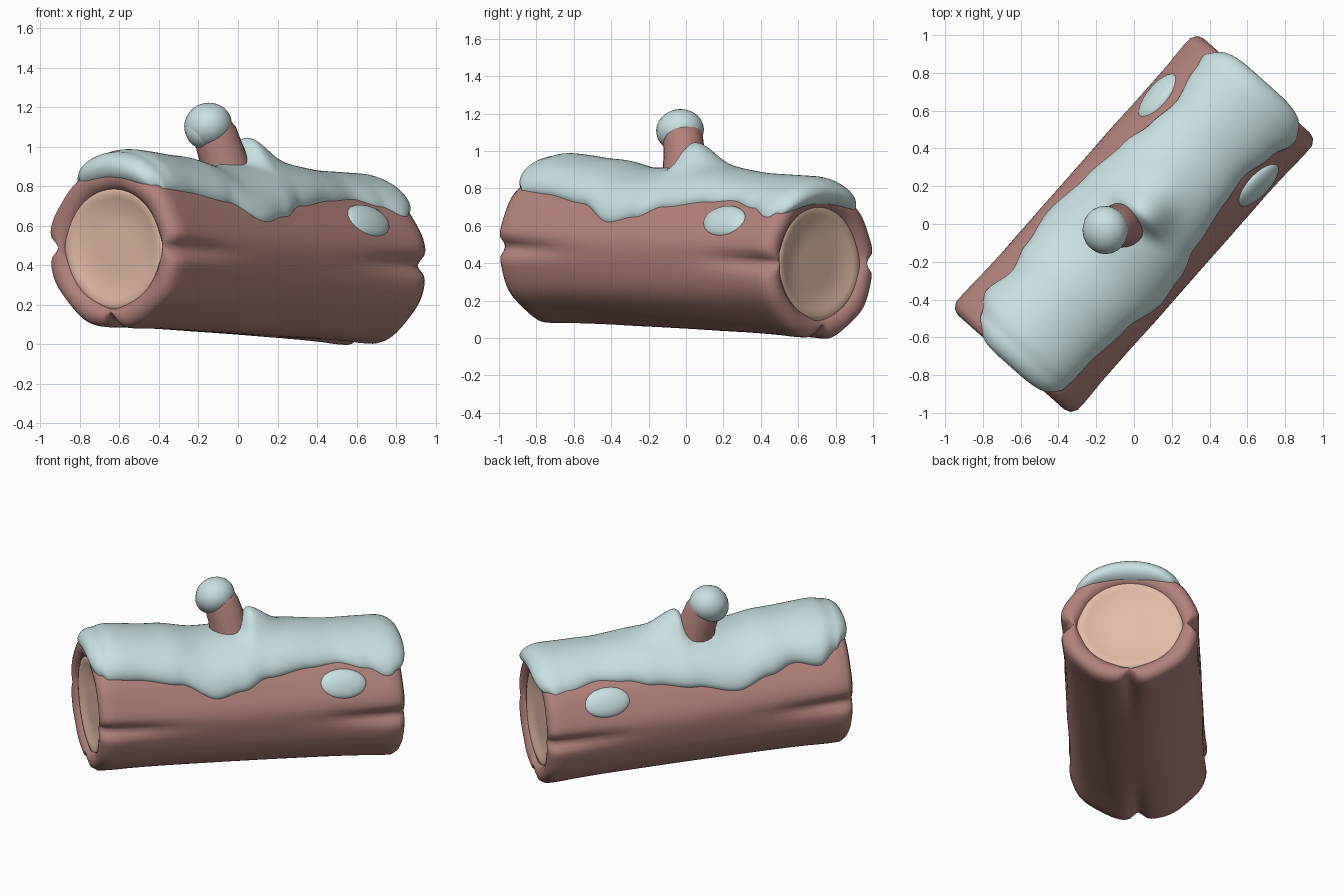
import bpy, bmesh, math
from mathutils import Vector

if "Cube" in bpy.data.objects:
    bpy.data.objects.remove(bpy.data.objects["Cube"], do_unlink=True)

# Log frame: u runs along the log, v across it, w up
U, V, W = Vector((.663, .748, -.0465)), Vector((.748, -.663, 0)), Vector((0, 0, 1))
ORIGIN = Vector((0, 0, .445))
WIDE, TALL = 1.03, .965


def place(u, v, w):
    return ORIGIN + U * u + V * v + W * w


def polar(u, r, a):
    """Point at angle a from straight up, on a slightly flattened circle."""
    return place(u, WIDE * r * math.sin(a), TALL * r * math.cos(a))


def bell(x, size):
    return math.exp(-(x / size) ** 2)


def ease(table, x):
    """Smooth interpolation through (x, value) pairs."""
    if x <= table[0][0]:
        return table[0][1]
    for (x0, y0), (x1, y1) in zip(table, table[1:]):
        if x <= x1:
            k = (x - x0) / (x1 - x0)
            return y0 + (y1 - y0) * k * k * (3 - 2 * k)
    return table[-1][1]


def material(name, rgb):
    m = bpy.data.materials.new(name)
    m.use_nodes = True
    m.diffuse_color = (*rgb, 1)
    m.node_tree.nodes["Principled BSDF"].inputs["Base Color"].default_value = (*rgb, 1)
    return m


bark = material("bark brown", (.45, .222, .198))
snow = material("snow blue", (.578, .745, .753))
wood = material("cut wood", (.76, .5, .375))


def loft(name, rows, mat, closed=True):
    """Skin a list of equal point rows."""
    bm = bmesh.new()
    grid = [[bm.verts.new(p) for p in row] for row in rows]
    n = len(rows[0])
    for r0, r1 in zip(grid, grid[1:]):
        for i in range(n if closed else n - 1):
            j = (i + 1) % n
            bm.faces.new((r0[i], r0[j], r1[j], r1[i]))
    bmesh.ops.remove_doubles(bm, verts=bm.verts, dist=.0005)
    bmesh.ops.recalc_face_normals(bm, faces=bm.faces)
    # An open sheet must face outward, away from the log
    if not closed and sum(f.normal.z * f.calc_area() for f in bm.faces) < 0:
        bmesh.ops.reverse_faces(bm, faces=bm.faces)
    mesh = bpy.data.meshes.new(name)
    bm.to_mesh(mesh)
    bm.free()
    for p in mesh.polygons:
        p.use_smooth = True
    mesh.materials.append(mat)
    ob = bpy.data.objects.new(name, mesh)
    bpy.context.collection.objects.link(ob)


SIDES = 96
ANGLES = [math.tau * i / SIDES for i in range(SIDES)]


def split(a, size):
    """Strength of the three cracks: both sides and the bottom."""
    return max(bell(a - math.pi * k / 2, size) for k in (1, 2, 3))


# Bark: rounded lips at both ends, cracks fading along the length
lip = [(.915, .295), (.95, .308), (.972, .335), (.98, .37), (.968, .405), (.935, .425)]
body = [(.88, .426), (.82, .424), (.75, .42), (.65, .417), (.55, .415), (.45, .414),
        (.3, .413), (.12, .412)]
half = [(u, r, k) for k, (u, r) in enumerate(lip + body)]
rows = []
for u, r, k in [(-u, r, k) for u, r, k in half] + half[::-1]:
    row = []
    for a in ANGLES:
        if k < 2:
            dr = .015 * split(a, .2)
        else:
            fade = min(1, max(0, (abs(u) - .35) / .58)) ** 1.3 * min(1, (k - 2) / 2)
            dr = .004 * math.cos(9 * a + u) - .06 * fade * split(a, .1)
        row.append(polar(u, r + dr, a))
    rows.append(row)
loft("log_bark", rows, bark)

# Cut wood at each end, a shallow wobbly dish with a raised rim
for side, label in ((-1, "near"), (1, "far")):
    dish = [(.91, .33), (.947, .322), (.952, .295), (.947, .265), (.933, .23),
            (.93, .12), (.935, 0)]
    loft("cut_face_" + label,
         [[polar(side * u, r * (1 + .015 * math.sin(3 * a + side)), a) for a in ANGLES]
          for u, r in dish], wood)

# Snow blanket: wavy lower edges, in degrees from the top
RIGHT = [(-1, 41), (-.9, 45), (-.73, 46), (-.45, 52), (-.22, 67), (-.05, 61), (.12, 50),
         (.4, 43), (.57, 40), (.75, 47), (.88, 56), (1, 51)]
LEFT = [(-1, 35), (-.9, 42), (-.78, 54), (-.62, 48), (-.46, 56), (-.25, 66), (.02, 57),
        (.28, 50), (.45, 43), (.63, 39), (.82, 46), (.92, 49), (1, 45)]
CREST = [(-.95, .48), (-.83, .505), (-.5, .488), (-.25, .455), (.1, .475), (.3, .482),
         (.6, .463), (1, .463)]
COLS = [i / 28 for i in range(-28, 29)]


def roll(s):
    """Rounded falloff towards the blanket's long edges."""
    return math.sqrt(max(0, 1 - s ** 6))


def snow_radius(u, s, a):
    """Snow surface, tucked under the bark at its edges."""
    thick = (ease(CREST, u) / TALL - .415) * (1 - .4 * s * s)
    r = .39 + (thick + .025) * roll(s)
    # Drift piled against the branch
    du, dv = u - .065, r * math.sin(a)
    return r + .135 * bell(du, .15 if du > 0 else .055) * bell(dv, .12)


def snow_row(u, side=0, phi=0):
    row = []
    for s in COLS:
        a = math.radians(s * ease(RIGHT if s > 0 else LEFT, u + side * .1 * math.sin(phi)))
        r, uu = snow_radius(u, s, a), u
        if side:
            # Fold over the end and round back in onto the bark lip
            low = min(r, (.335 if side < 0 else .315) / math.sqrt(math.cos(a)))
            r = low + (r - low) * (1 + math.cos(phi)) / 2
            uu += side * (.1 if side < 0 else .125) * math.sin(phi) * math.sqrt(1 - s ** 4)
        row.append(polar(uu, r, a))
    return row


END = .9
caps = [math.pi * k / 16 for k in range(1, 16)]
rows = [snow_row(-END, -1, p) for p in reversed(caps)]
rows += [snow_row(END * (i / 40 - 1)) for i in range(81)]
rows += [snow_row(END, 1, p) for p in caps]
loft("snow_blanket", rows, snow, closed=False)


def blob(name, centre, axes, mat):
    """Ellipsoid from a centre and three axis vectors."""
    rows = []
    for i in range(17):
        t = math.pi * i / 16
        rows.append([centre + axes[2] * math.cos(t) + math.sin(t) *
                     (axes[0] * math.cos(a) + axes[1] * math.sin(a)) for a in ANGLES[::4]])
    loft(name, rows, mat)


# Loose snow patches on both flanks
for side, label in ((1, "right"), (-1, "left")):
    a = side * math.radians(58)
    out = V * math.sin(a) + W * math.cos(a)
    along = (U + side * V * .04).normalized()
    blob("snow_patch_" + label, polar(.59, .402, a),
         (along * .15, out.cross(U).normalized() * .095, out * .042), snow)

# Branch stub, leaning back over the log
stub = [(-.035, 0, .78, .135), (-.06, -.004, .88, .122), (-.085, -.008, .97, .112),
        (-.118, -.016, 1.07, .107), (-.134, -.02, 1.13, .098), (-.147, -.027, 1.17, .07),
        (-.15, -.03, 1.185, 0)]
loft("branch", [[Vector((x + r * math.cos(a), y + r * math.sin(a),
                         z + .3 * r * math.cos(a) * (z < 1.1))) for a in ANGLES[::4]]
                for x, y, z, r in stub], bark)

# Snow cap on the branch, drooping to one side
tilt = Vector((-.4, -.15, 1)).normalized()
side_axis = tilt.cross(Vector((0, 1, 0))).normalized()
blob("branch_snow_cap", Vector((-.152, -.032, 1.11)),
     (side_axis * .122, tilt.cross(side_axis) * .128, tilt * .112), snow)
blob("branch_snow_droop", Vector((-.188, -.05, 1.08)),
     (side_axis * .078, tilt.cross(side_axis) * .09, tilt * .088), snow)
